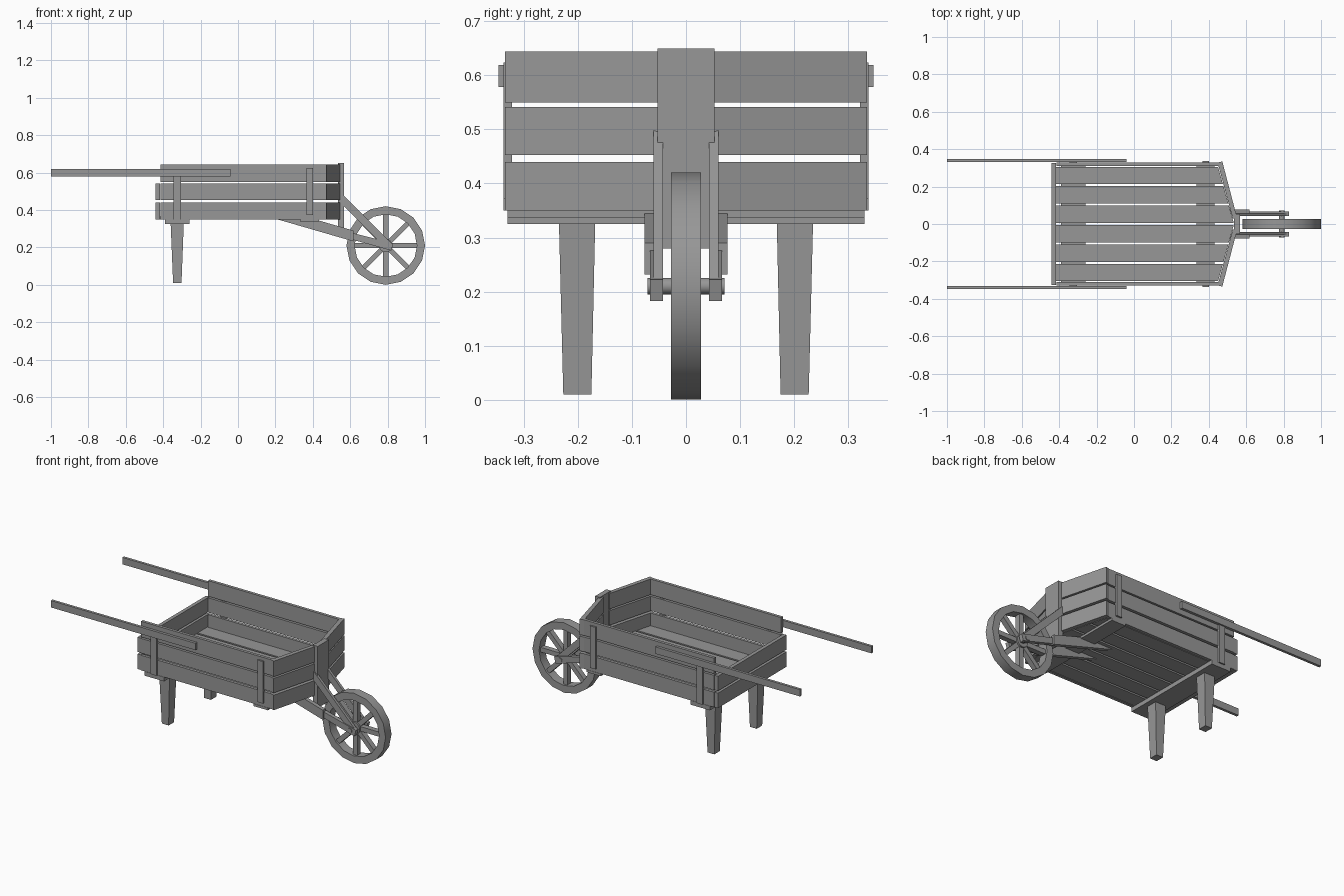
import bpy
import bmesh
from math import cos, sin, tau
from mathutils import Matrix, Vector

old = bpy.data.objects.get("Cube")
if old:
    bpy.data.objects.remove(old, do_unlink=True)

GREY = (0.31, 0.31, 0.31, 1)
wood = bpy.data.materials.new("plain grey")
wood.use_nodes = True
wood.diffuse_color = GREY
wood.node_tree.nodes["Principled BSDF"].inputs["Base Color"].default_value = GREY


def finish(name, bm):
    bmesh.ops.recalc_face_normals(bm, faces=bm.faces)
    mesh = bpy.data.meshes.new(name)
    bm.to_mesh(mesh)
    bm.free()
    mesh.materials.append(wood)
    obj = bpy.data.objects.new(name, mesh)
    bpy.context.collection.objects.link(obj)
    return obj


def loft(name, low, high):
    """Solid between two matching outlines."""
    bm = bmesh.new()
    a = [bm.verts.new(p) for p in low]
    b = [bm.verts.new(p) for p in high]
    bm.faces.new(a)
    bm.faces.new(b)
    for i in range(len(a)):
        j = (i + 1) % len(a)
        bm.faces.new((a[i], a[j], b[j], b[i]))
    return finish(name, bm)


def flat_prism(name, outline, z0, z1):
    return loft(name, [(x, y, z0) for x, y in outline], [(x, y, z1) for x, y in outline])


def side_prism(name, outline, y0, y1):
    return loft(name, [(x, y0, z) for x, z in outline], [(x, y1, z) for x, z in outline])


def rect(x0, x1, y0, y1):
    return [(x0, y0), (x1, y0), (x1, y1), (x0, y1)]


def box(name, x0, x1, y0, y1, z0, z1):
    return flat_prism(name, rect(x0, x1, y0, y1), z0, z1)


ROWS = [(0.35, 0.44), (0.453, 0.541), (0.55, 0.644)]
SIDES = [("left", 1), ("right", -1)]

# Rear boards: only two rows high
for z0, z1 in ROWS[:2]:
    box("rear_board", -0.44, -0.418, -0.325, 0.325, z0, z1)

# Floor planks, ends cut to follow the pointed front
for i in range(-3, 3):
    y0, y1 = i * 0.104 + 0.006, (i + 1) * 0.104 - 0.006
    ends = [0.535 - 0.28 * abs(y) for y in (y0, y1)]
    flat_prism("floor_plank", [(-0.42, y0), (ends[0], y0), (ends[1], y1), (-0.42, y1)], 0.35, 0.366)

# Cross bearers below the floor
box("rear_bearer", -0.39, -0.26, -0.33, 0.33, 0.325, 0.35)
box("front_bearer", 0.335, 0.43, -0.33, 0.33, 0.336, 0.35)

# Central front post
box("front_post", 0.535, 0.566, -0.053, 0.053, 0.28, 0.65)

for side, s in SIDES:
    # Side boards and slanted front boards
    for z0, z1 in ROWS:
        box(side + "_board", -0.415, 0.46, s * 0.31, s * 0.328, z0, z1)
        slant = [(0.447, s * 0.328), (0.472, s * 0.335), (0.552, s * 0.03), (0.528, s * 0.03)]
        flat_prism(side + "_front_board", slant, z0, z1)

    # Outer cleats and handle
    box(side + "_rear_cleat", -0.345, -0.305, s * 0.322, s * 0.338, 0.35, 0.59)
    box(side + "_front_cleat", 0.365, 0.402, s * 0.322, s * 0.338, 0.372, 0.624)
    box(side + "_handle", -1.0, -0.04, s * 0.331, s * 0.347, 0.578, 0.619)

    # Tapered leg
    foot = rect(-0.347, -0.302, s * 0.175, s * 0.227)
    hip = rect(-0.36, -0.29, s * 0.168, s * 0.235)
    loft(side + "_leg", [(x, y, 0.01) for x, y in foot], [(x, y, 0.326) for x, y in hip])

    # Wheel fork: wedge beam, slim arm and upper brace
    wedge = [(0.21, 0.35), (0.41, 0.35), (0.617, 0.29), (0.617, 0.232)]
    side_prism(side + "_wedge_beam", wedge, s * 0.053, s * 0.077)
    arm = [(0.58, 0.285), (0.83, 0.222), (0.82, 0.183), (0.58, 0.25)]
    side_prism(side + "_fork_arm", arm, s * 0.043, s * 0.067)
    brace = [(0.537, 0.505), (0.825, 0.217), (0.80, 0.188), (0.537, 0.45)]
    side_prism(side + "_fork_brace", brace, s * 0.043, s * 0.06)

# Wheel rim swept from a rectangular section
CENTRE = Vector((0.79, 0, 0.21))
SEGMENTS = 16
SECTION = [(0.21, -0.028), (0.21, 0.028), (0.167, 0.028), (0.167, -0.028)]
bm = bmesh.new()
rings = []
for k in range(SEGMENTS):
    t = tau * k / SEGMENTS
    rings.append([bm.verts.new(CENTRE + Vector((r * cos(t), y, r * sin(t)))) for r, y in SECTION])
for k in range(SEGMENTS):
    a, b = rings[k], rings[(k + 1) % SEGMENTS]
    for i in range(4):
        j = (i + 1) % 4
        bm.faces.new((a[i], a[j], b[j], b[i]))
rim = finish("wheel_rim", bm)


def cylinder(name, radius, half):
    """Round bar across the wheel centre."""
    pts = [(CENTRE.x + radius * cos(tau * k / 16), CENTRE.z + radius * sin(tau * k / 16)) for k in range(16)]
    return side_prism(name, pts, -half, half)


hub = cylinder("wheel_hub", 0.036, 0.026)
axle = cylinder("axle", 0.015, 0.071)

# Eight spokes
for k in range(8):
    spoke = box("wheel_spoke", 0.02, 0.175, -0.016, 0.016, -0.014, 0.014)
    spoke.data.transform(Matrix.Translation(CENTRE) @ Matrix.Rotation(tau * k / 8, 4, "Y"))

# Smooth the round parts, keeping sharp rims
bpy.ops.object.select_all(action="DESELECT")
for obj in (rim, hub, axle):
    obj.select_set(True)
bpy.context.view_layer.objects.active = rim
bpy.ops.object.shade_smooth_by_angle(angle=0.6)
